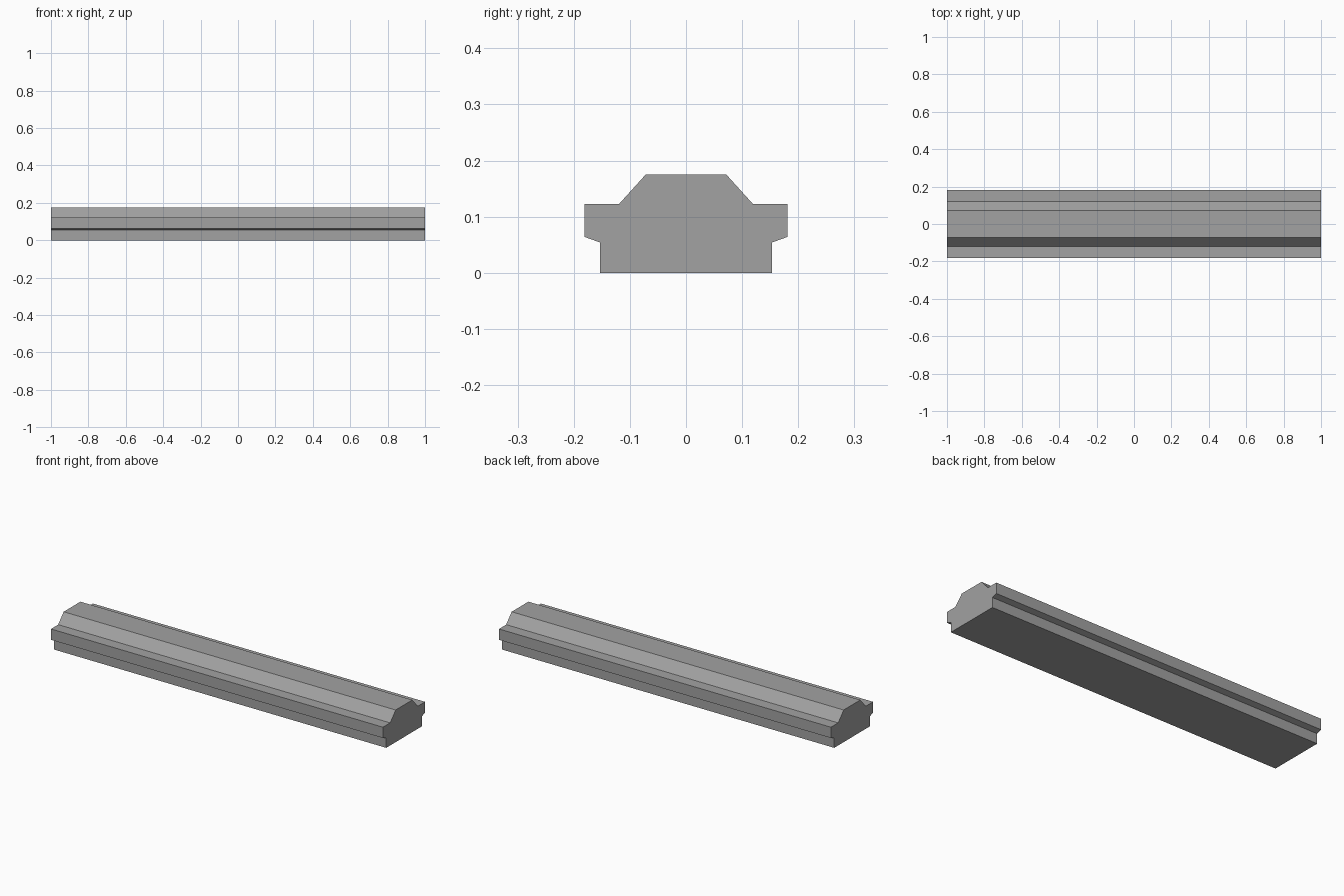
import bpy
import bmesh

cube = bpy.data.objects.get("Cube")
if cube:
    bpy.data.objects.remove(cube, do_unlink=True)

# Single grey material
grey = bpy.data.materials.new("mid_grey")
grey.use_nodes = True
colour = (0.36, 0.36, 0.36, 1)
grey.diffuse_color = colour
grey.node_tree.nodes["Principled BSDF"].inputs["Base Color"].default_value = colour

# Half of the rail cross-section (y, z), from foot to crown, then mirrored
half = [(0.153, 0), (0.153, 0.054), (0.181, 0.064),
        (0.181, 0.123), (0.119, 0.123), (0.072, 0.175)]
profile = half + [(-y, z) for y, z in reversed(half)]

# Sweep the section along x
bm = bmesh.new()
end = bm.faces.new([bm.verts.new((-1, y, z)) for y, z in profile])
swept = bmesh.ops.extrude_face_region(bm, geom=[end], use_keep_orig=True)
verts = [v for v in swept["geom"] if isinstance(v, bmesh.types.BMVert)]
bmesh.ops.translate(bm, verts=verts, vec=(2, 0, 0))
bmesh.ops.recalc_face_normals(bm, faces=bm.faces)

mesh = bpy.data.meshes.new("rail_beam")
bm.to_mesh(mesh)
bm.free()
mesh.materials.append(grey)
beam = bpy.data.objects.new("rail_beam", mesh)
bpy.context.collection.objects.link(beam)
